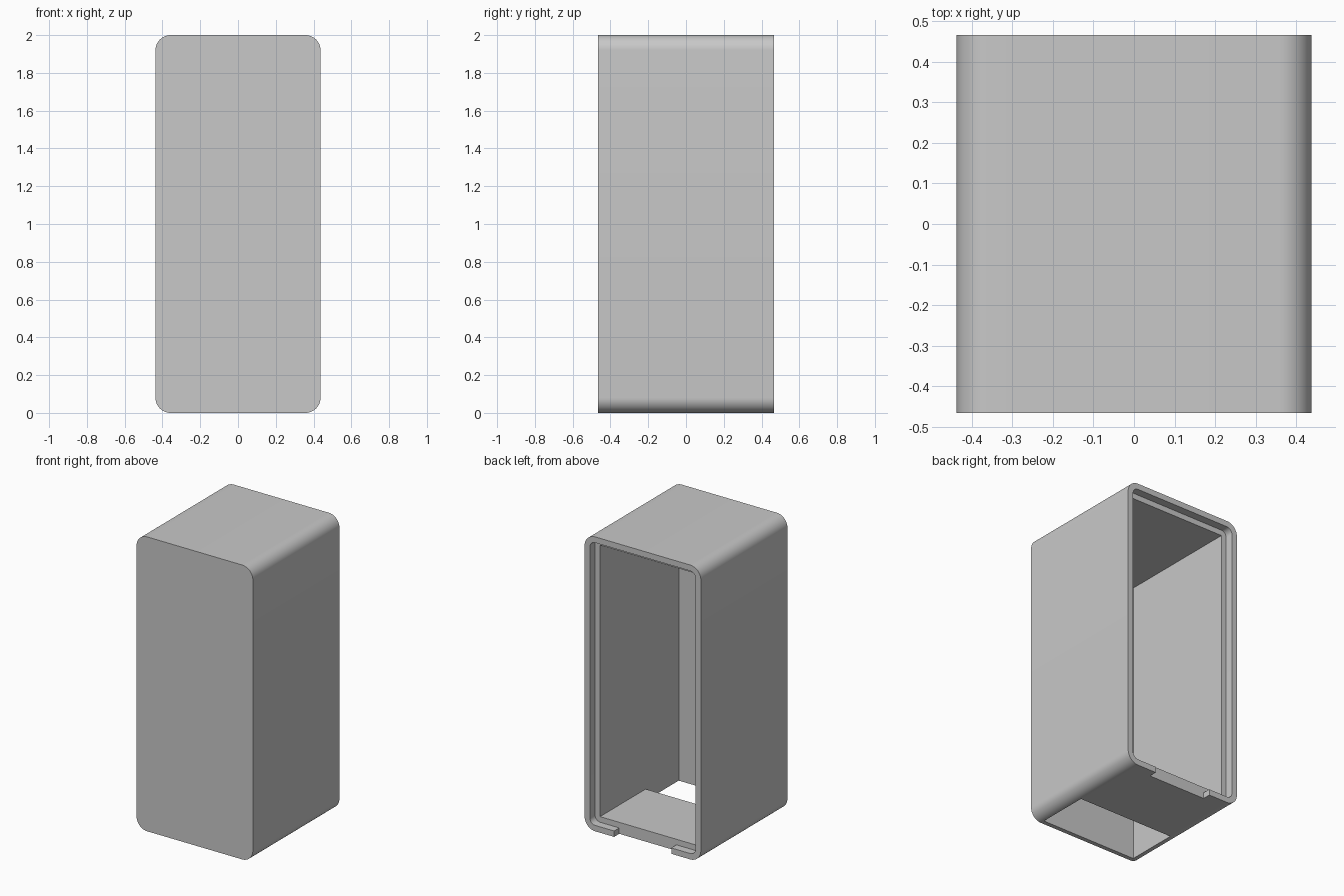
import bpy
import math
from mathutils import Vector

HALF_W, HALF_D, HEIGHT = 0.437, 0.465, 2.0
RADIUS, WALL, RIM = 0.08, 0.078, 0.04
LEDGE_Y = 0.41      # depth of the lid ledge
FRONT_Y = -0.435    # inside of the front wall
FLOOR_Y = -0.08     # where the floor stops and the opening begins
NOTCH = 0.215       # half width of the rim notch

cube = bpy.data.objects.get("Cube")
if cube:
    bpy.data.objects.remove(cube, do_unlink=True)

grey = bpy.data.materials.new("light_grey")
grey.use_nodes = True
colour = (0.58, 0.58, 0.58, 1)
grey.diffuse_color = colour
grey.node_tree.nodes["Principled BSDF"].inputs["Base Color"].default_value = colour


def rounded_rect(inset, radius, steps=12):
    """Outline in x and z, inset from the outer box, ending at the lower left corner."""
    points = []
    cx = HALF_W - inset - radius
    low, high = inset + radius, HEIGHT - inset - radius
    corners = [(cx, low, -90), (cx, high, 0), (-cx, high, 90), (-cx, low, 180)]
    for x, z, start in corners:
        for i in range(steps + 1):
            a = math.radians(start + 90 * i / steps)
            points.append((x + radius * math.cos(a), z + radius * math.sin(a)))
    return points


def prism(name, points, place, start, end):
    """Extrude a 2D outline between two depths; place maps (u, v, depth) to 3D."""
    n = len(points)
    verts = [Vector(place(u, v, d)) for d in (start, end) for u, v in points]
    faces = [list(range(n)), list(range(2 * n - 1, n - 1, -1))]
    faces += [[(i + 1) % n, i, n + i, n + (i + 1) % n] for i in range(n)]
    mesh = bpy.data.meshes.new(name)
    mesh.from_pydata(verts, [], faces)
    mesh.materials.append(grey)
    obj = bpy.data.objects.new(name, mesh)
    bpy.context.collection.objects.link(obj)
    # Make every face point outwards
    bpy.context.view_layer.objects.active = obj
    bpy.ops.object.mode_set(mode='EDIT')
    bpy.ops.mesh.select_all(action='SELECT')
    bpy.ops.mesh.normals_make_consistent(inside=False)
    bpy.ops.object.mode_set(mode='OBJECT')
    return obj


def cut(target, cutter):
    cutter.hide_render = True
    mod = target.modifiers.new("cut", 'BOOLEAN')
    mod.operation = 'DIFFERENCE'
    mod.solver = 'EXACT'
    mod.object = cutter
    bpy.context.view_layer.objects.active = target
    bpy.ops.object.modifier_apply(modifier=mod.name)
    bpy.data.objects.remove(cutter, do_unlink=True)


def along_y(u, v, d):
    return (u, d, v)


def along_x(u, v, d):
    return (d, u, v)


# Rounded outer body
case = prism("case_shell", rounded_rect(0, RADIUS), along_y, -HALF_D, HALF_D)

# Main cavity, dropping through the floor near the front wall
cavity = [(FRONT_Y, -0.1), (FLOOR_Y, -0.1), (FLOOR_Y, WALL),
          (0.6, WALL), (0.6, HEIGHT - WALL), (FRONT_Y, HEIGHT - WALL)]
cut(case, prism("cavity_cutter", cavity, along_x, WALL - HALF_W, HALF_W - WALL))

# Stepped lid recess with a notch through the bottom of the rim
recess = rounded_rect(RIM, RADIUS - RIM)
recess += [(-NOTCH, RIM), (-NOTCH, -0.1), (NOTCH, -0.1), (NOTCH, RIM)]
cut(case, prism("recess_cutter", recess, along_y, LEDGE_Y, 0.6))

# Smooth rounded corners, crisp edges elsewhere
bpy.ops.object.select_all(action='DESELECT')
case.select_set(True)
bpy.context.view_layer.objects.active = case
bpy.ops.object.shade_smooth_by_angle(angle=math.radians(30))
